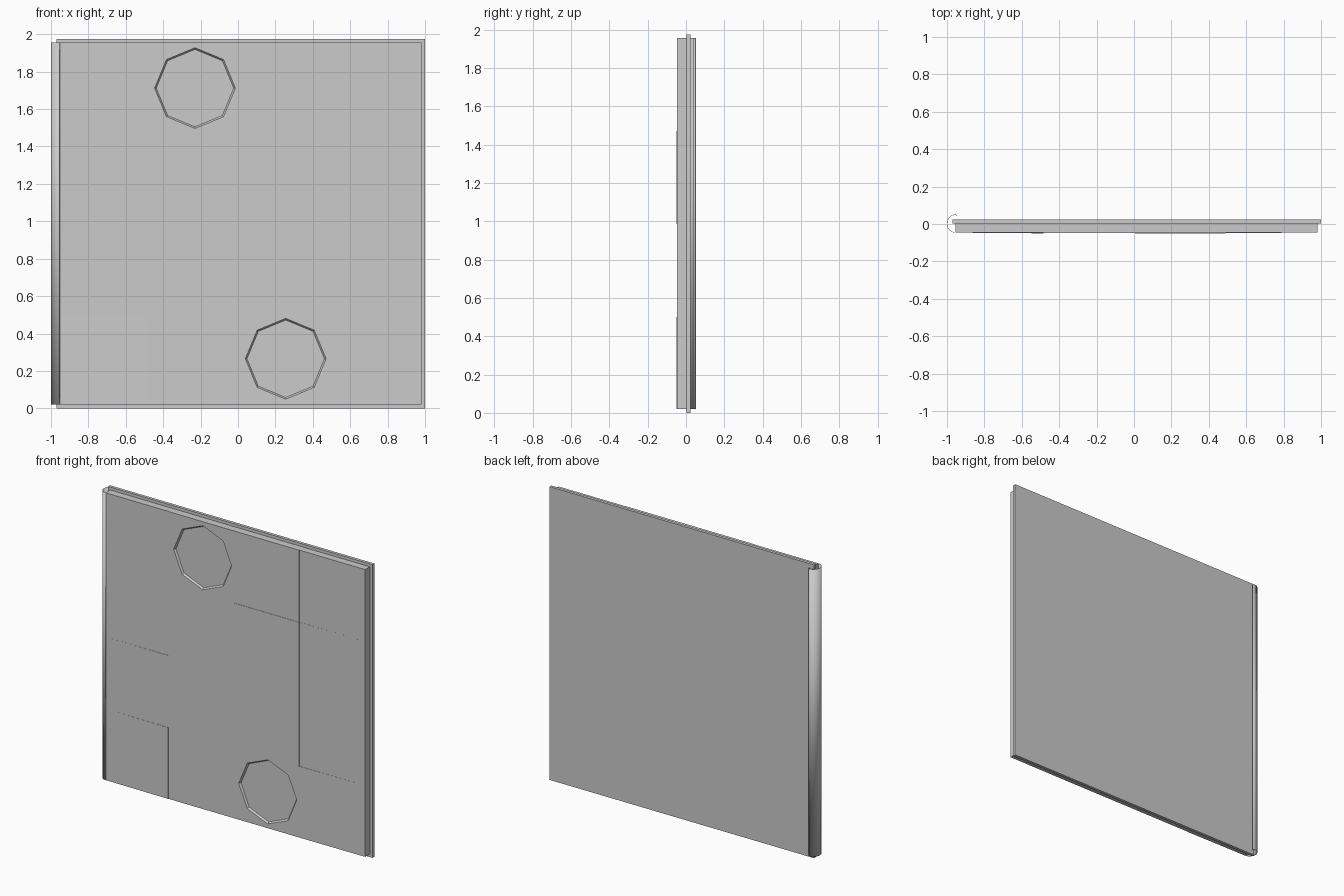
import bpy, bmesh, math

if "Cube" in bpy.data.objects:
    bpy.data.objects.remove(bpy.data.objects["Cube"])

XS = [-0.955, -0.485, 0.005, 0.49, 0.98]
ZS = [0.02, 0.5, 0.985, 1.47, 1.955]
FRONT, BACK, STEP = -0.046, 0.003, 0.002
# raised steps of the front panels, rows bottom to top
RAISE = [[2, 1, 1, 1], [1, 1, 1, 0], [0, 1, 2, 0.5], [0, 1, 1, 0]]
RECESS = {(1, 3): (-0.23, 1.712), (2, 0): (0.255, 0.265)}


def make_object(name, bm):
    bmesh.ops.recalc_face_normals(bm, faces=bm.faces[:])
    me = bpy.data.meshes.new(name)
    bm.to_mesh(me)
    bm.free()
    ob = bpy.data.objects.new(name, me)
    bpy.context.collection.objects.link(ob)
    return ob


def box(name, x0, x1, y0, y1, z0, z1, open_front=False):
    bm = bmesh.new()
    bmesh.ops.create_cube(bm, size=1)
    for v in bm.verts:
        v.co = (x1 if v.co.x > 0 else x0, y1 if v.co.y > 0 else y0, z1 if v.co.z > 0 else z0)
    bmesh.ops.recalc_face_normals(bm, faces=bm.faces[:])
    if open_front:
        bmesh.ops.delete(bm, geom=[f for f in bm.faces if f.normal.y < -0.9], context='FACES')
    return make_object(name, bm)


# Back board and the slightly smaller body in front of it
box("back_board", -0.97, 1.0, BACK, 0.023, 0, 1.975)
box("front_body", XS[0], XS[-1], FRONT, BACK, ZS[0], ZS[-1], True)


def octagon(bm, cx, cz, r, y):
    return [bm.verts.new((cx + r * math.cos(k * math.pi / 4), y, cz + r * math.sin(k * math.pi / 4)))
            for k in range(8)]


# Front panels: slightly stepped or tilted cells, two with octagonal recesses
for i in range(4):
    for j in range(4):
        bm = bmesh.new()
        h = RAISE[j][i] * STEP
        yl = FRONT - (0 if i == 0 else h)
        yr = FRONT - (0 if i == 3 else h)
        x0, x1, z0, z1 = XS[i], XS[i + 1], ZS[j], ZS[j + 1]
        corners = [(x1, yr, z1), (x0, yl, z1), (x0, yl, z0), (x1, yr, z0)]
        c = [bm.verts.new(p) for p in corners]
        base = [bm.verts.new((p[0], FRONT + 0.0005, p[2])) for p in corners]
        for k in range(4):
            bm.faces.new((c[k], c[k - 1], base[k - 1], base[k]))
        if (i, j) in RECESS:
            cx, cz = RECESS[(i, j)]
            outer = octagon(bm, cx, cz, 0.216, yl)
            inner = octagon(bm, cx, cz, 0.207, yl + 0.012)
            for k in range(4):
                a, b, d = (outer[(2 * k + n) % 8] for n in range(3))
                bm.faces.new((c[k], a, b))
                bm.faces.new((c[k], b, d))
                bm.faces.new((c[k - 1], c[k], a))
            for k in range(8):
                bm.faces.new((outer[k - 1], outer[k], inner[k], inner[k - 1]))
            bm.faces.new(inner)
        else:
            bm.faces.new(c)
        make_object(f"front_panel_{i}_{j}", bm)

# Rolled edge: thin curled sheet along the left side
path = []
for k in range(13):
    a = -math.pi / 2 - math.pi * k / 12
    path.append((-0.953 + 0.047 * math.cos(a), 0.002 + 0.048 * math.sin(a)))
path += [(-0.947, 0.046), (-0.946, 0.037)]
bm = bmesh.new()
low = [bm.verts.new((x, y, ZS[0])) for x, y in path]
high = [bm.verts.new((x, y, ZS[-1])) for x, y in path]
for k in range(len(path) - 1):
    bm.faces.new((low[k], low[k + 1], high[k + 1], high[k]))
edge = make_object("rolled_edge", bm)
mod = edge.modifiers.new("thickness", 'SOLIDIFY')
mod.thickness = 0.002
mod.offset = 0
bpy.context.view_layer.objects.active = edge
edge.select_set(True)
bpy.ops.object.shade_smooth_by_angle()
